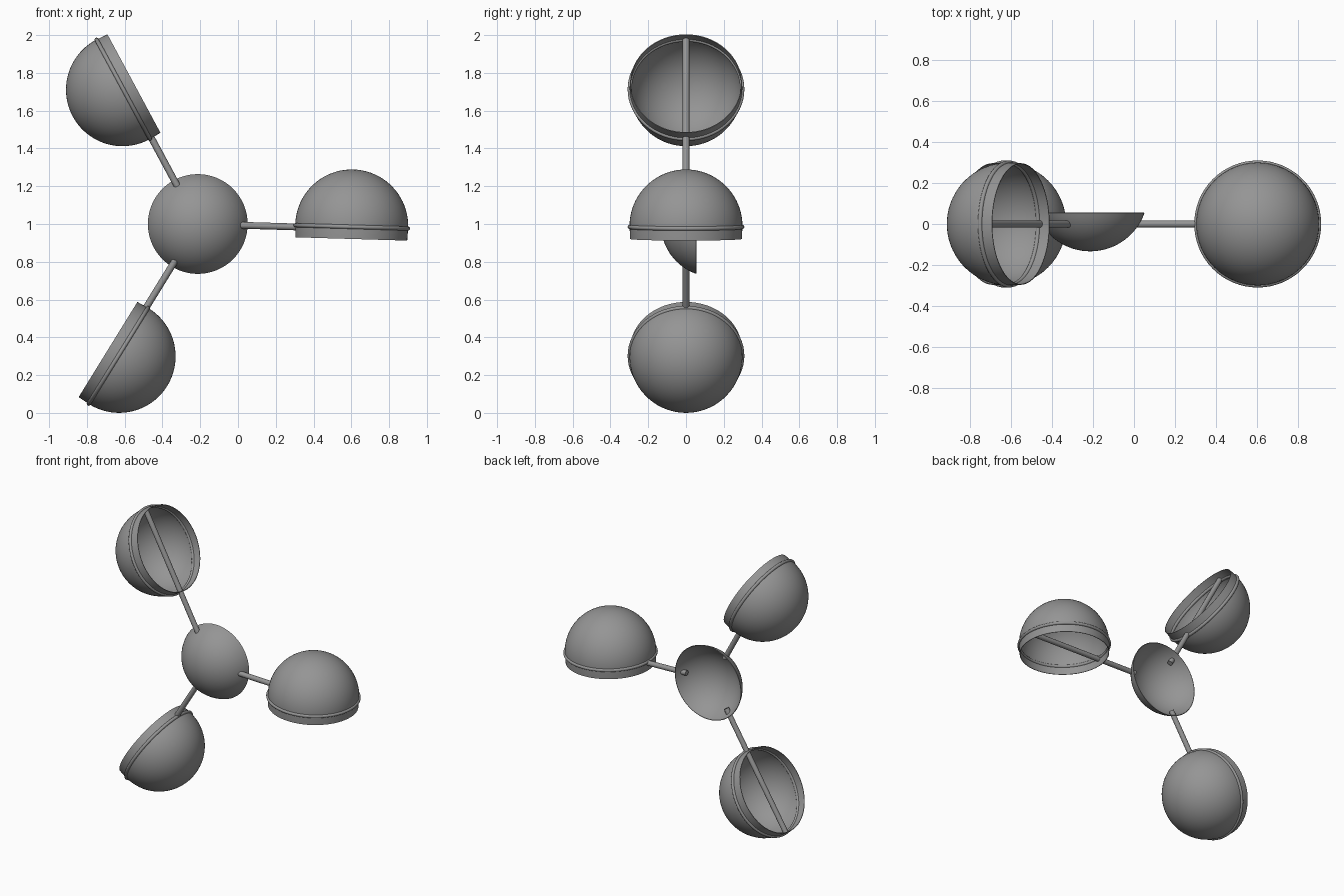
import bpy, bmesh, math
from mathutils import Matrix, Vector

if "Cube" in bpy.data.objects:
    bpy.data.objects.remove(bpy.data.objects["Cube"])

HUB = Vector((-0.213, 0, 1.0))     # rotor centre
REACH = 0.815                      # hub centre to cup centre
TILT = -1.7                        # rotor angle in degrees

# Dark grey metal
metal = bpy.data.materials.new("dark_metal")
metal.diffuse_color = (0.3, 0.3, 0.3, 1)
metal.use_nodes = True
metal.node_tree.nodes["Principled BSDF"].inputs["Base Color"].default_value = metal.diffuse_color


def finish(name, bm, matrix):
    bmesh.ops.remove_doubles(bm, verts=bm.verts, dist=1e-5)
    bmesh.ops.recalc_face_normals(bm, faces=bm.faces)
    me = bpy.data.meshes.new(name)
    bm.to_mesh(me)
    bm.free()
    me.materials.append(metal)
    ob = bpy.data.objects.new(name, me)
    bpy.context.collection.objects.link(ob)
    ob.matrix_world = matrix
    bpy.ops.object.select_all(action='DESELECT')
    ob.select_set(True)
    bpy.context.view_layer.objects.active = ob
    bpy.ops.object.shade_smooth_by_angle(angle=math.radians(40))
    return ob


def lathe(name, profile, matrix, steps=64):
    # revolve a closed (radius, height) outline around local z
    bm = bmesh.new()
    vs = [bm.verts.new((r, 0, h)) for r, h in profile]
    es = [bm.edges.new((vs[i], vs[(i + 1) % len(vs)])) for i in range(len(vs))]
    bmesh.ops.spin(bm, geom=vs + es, cent=(0, 0, 0), axis=(0, 0, 1),
                   angle=math.tau, steps=steps, use_merge=True)
    bmesh.ops.dissolve_degenerate(bm, dist=1e-6, edges=bm.edges)
    return finish(name, bm, matrix)


def arc(radius, a0, a1, n, height=0.0):
    return [(max(0.0, radius * math.cos(a)), height + radius * math.sin(a))
            for a in (a0 + (a1 - a0) * i / n for i in range(n + 1))]


# Shallow dished hub, open to the back
R, wall = 0.28, 0.004
rim = math.asin((R - 0.187) / R)
hub_profile = (arc(R, rim, math.pi / 2, 16, -0.147)
               + arc(R - wall, math.pi / 2, rim, 16, -0.147))
lathe("hub_dish", hub_profile,
      Matrix.Translation(HUB) @ Matrix.Rotation(math.pi / 2, 4, 'X'))

# Hemispherical cup with a short straight skirt
cup_profile = ([(0.296, -0.055)] + arc(0.299, 0, math.pi / 2, 20, 0.014)
               + arc(0.295, math.pi / 2, 0, 20, 0.014) + [(0.292, -0.055)])
# Rounded bead around the cup
bead_profile = [(0.298 + 0.011 * math.cos(t), 0.009 + 0.011 * math.sin(t))
                for t in (math.tau * i / 14 for i in range(14))]

for i in range(3):
    turn = Matrix.Translation(HUB) @ Matrix.Rotation(
        -math.radians(TILT + 120 * i), 4, 'Y')
    at_cup = turn @ Matrix.Translation((REACH, 0, 0))
    lathe(f"cup_{i + 1}", cup_profile, at_cup)
    lathe(f"cup_bead_{i + 1}", bead_profile, at_cup)

    # Arm rod piercing the hub wall and spanning the cup
    start, end = 0.207, 1.111
    bm = bmesh.new()
    bmesh.ops.create_cone(bm, cap_ends=True, segments=12, radius1=0.018,
                          radius2=0.018, depth=end - start)
    finish(f"arm_{i + 1}", bm, turn
           @ Matrix.Translation(((start + end) / 2, 0, 0))
           @ Matrix.Rotation(math.pi / 2, 4, 'Y'))
